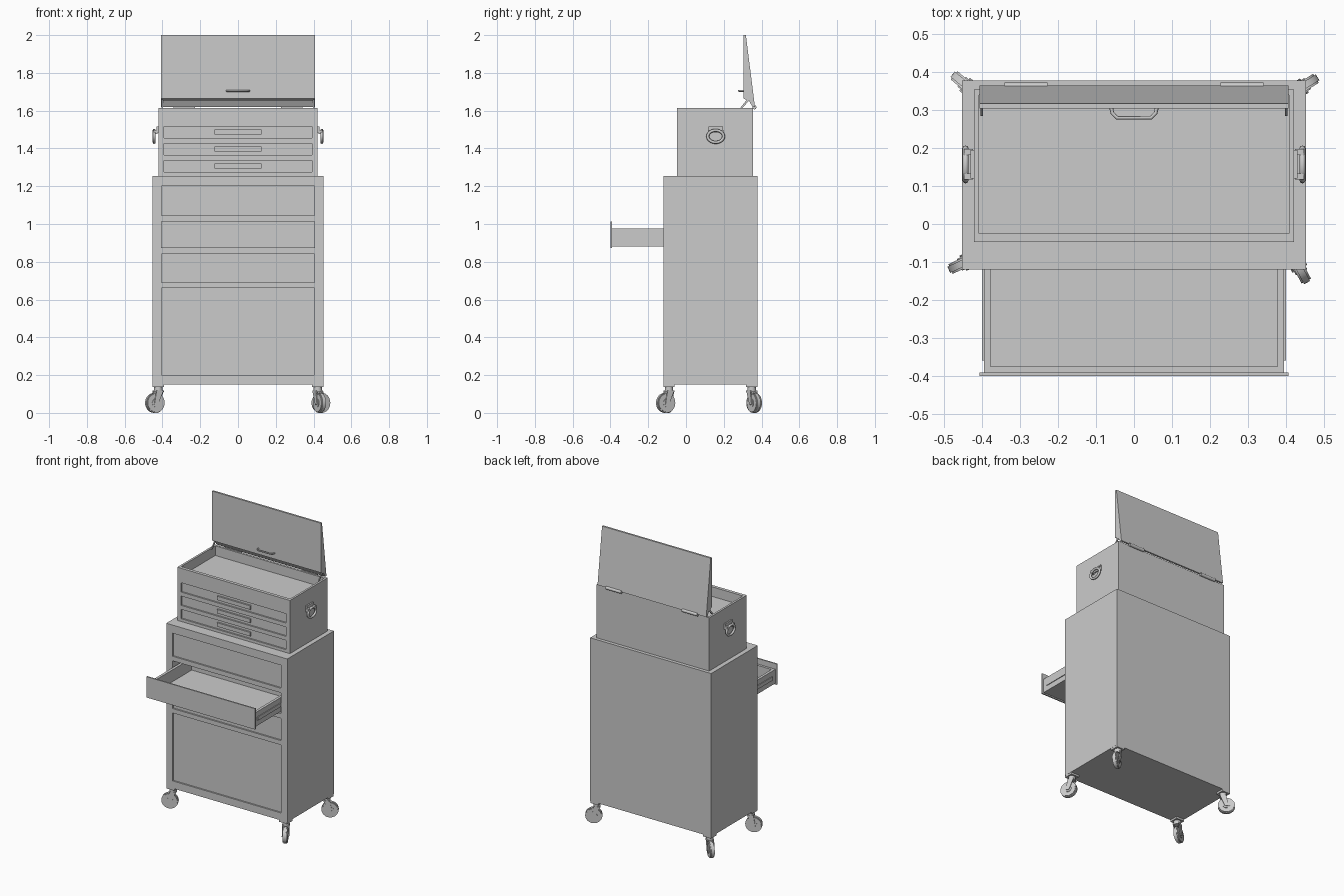
import bpy, bmesh, math
from mathutils import Matrix, Vector

if "Cube" in bpy.data.objects:
    bpy.data.objects.remove(bpy.data.objects["Cube"])


def link(name, bm):
    me = bpy.data.meshes.new(name)
    bmesh.ops.recalc_face_normals(bm, faces=bm.faces[:])
    bm.to_mesh(me)
    bm.free()
    ob = bpy.data.objects.new(name, me)
    bpy.context.collection.objects.link(ob)
    return ob


def add_box(bm, x0, x1, y0, y1, z0, z1):
    m = Matrix.Translation(((x0 + x1) / 2, (y0 + y1) / 2, (z0 + z1) / 2))
    m = m @ Matrix.Diagonal((x1 - x0, y1 - y0, z1 - z0, 1))
    bmesh.ops.create_cube(bm, size=1, matrix=m)


def boxes(name, *dims):
    bm = bmesh.new()
    for d in dims:
        add_box(bm, *d)
    return link(name, bm)


def profile_x(name, pts, x0, x1):
    """Extrude a (y, z) outline along x."""
    bm = bmesh.new()
    f = bm.faces.new([bm.verts.new((x0, y, z)) for y, z in pts])
    r = bmesh.ops.extrude_face_region(bm, geom=[f])
    vs = [v for v in r["geom"] if isinstance(v, bmesh.types.BMVert)]
    bmesh.ops.translate(bm, verts=vs, vec=(x1 - x0, 0, 0))
    return link(name, bm)


def cut(ob, *dims):
    cutter = boxes(ob.name + "_cutter", *dims)
    cutter.hide_render = True
    cutter.hide_viewport = True
    mod = ob.modifiers.new("cut", "BOOLEAN")
    mod.operation = "DIFFERENCE"
    mod.solver = "EXACT"
    mod.object = cutter


def tube(name, pts, r, cyclic=False):
    cu = bpy.data.curves.new(name, "CURVE")
    cu.dimensions = "3D"
    cu.bevel_depth = r
    cu.bevel_resolution = 2
    cu.use_fill_caps = True
    sp = cu.splines.new("POLY")
    sp.points.add(len(pts) - 1)
    for p, c in zip(sp.points, pts):
        p.co = (*c, 1)
    sp.use_cyclic_u = cyclic
    ob = bpy.data.objects.new(name, cu)
    bpy.context.collection.objects.link(ob)
    return ob


def add_cyl(bm, r, depth, m, seg=32):
    bmesh.ops.create_cone(bm, cap_ends=True, segments=seg, radius1=r, radius2=r,
                          depth=depth, matrix=m)


def smooth(ob):
    bpy.ops.object.select_all(action="DESELECT")
    ob.select_set(True)
    bpy.context.view_layer.objects.active = ob
    bpy.ops.object.shade_smooth_by_angle()


# Lower cabinet with recessed fronts and one open drawer bay
cabinet = boxes("lower_cabinet", (-0.453, 0.453, -0.12, 0.378, 0.15, 1.255))
W = 0.406
cut(cabinet,
    (-W, W, -0.2, -0.11, 1.044, 1.20),
    (-W, W, -0.2, 0.33, 0.872, 1.013),
    (-W, W, -0.2, -0.11, 0.69, 0.84),
    (-W, W, -0.2, -0.11, 0.20, 0.66))

# Open drawer
boxes("open_drawer_front", (-0.407, 0.407, -0.40, -0.391, 0.872, 1.013))
tray = boxes("open_drawer_tray", (-0.396, 0.396, -0.391, 0.06, 0.88, 0.975))
cut(tray, (-0.378, 0.378, -0.375, 0.045, 0.895, 1.1))
for s in (-1, 1):
    boxes("drawer_slide", (min(s * 0.395, s * 0.401), max(s * 0.395, s * 0.401),
                           -0.36, 0.06, 0.915, 0.94))

# Top chest with open tray and three shallow drawers
chest = boxes("top_chest", (-0.422, 0.422, -0.047, 0.355, 1.25, 1.615))
rows = (1.274, 1.364, 1.454)
cut(chest, (-0.408, 0.408, -0.025, 0.34, 1.55, 1.7),
    *[(-0.393, 0.393, -0.1, -0.037, z, z + 0.063) for z in rows])
for z in rows:
    boxes("chest_drawer_handle", (-0.125, 0.125, -0.048, -0.035, z + 0.019, z + 0.045))

# Raised lid, wedge shaped in side view, with its stays
profile_x("lid", [(0.304, 2.0), (0.317, 2.0), (0.365, 1.62), (0.352, 1.62),
                  (0.335, 1.65), (0.304, 1.665)], -0.407, 0.407)
for s in (-1, 1):
    profile_x("lid_stay", [(0.285, 1.612), (0.297, 1.612), (0.335, 1.655), (0.325, 1.662)],
              s * 0.398, s * 0.404)

# Lid pull: a flat loop standing off the lid
tube("lid_pull", [(-0.06, 0.306, 1.705), (-0.057, 0.292, 1.705), (-0.045, 0.28, 1.705),
                  (0.045, 0.28, 1.705), (0.057, 0.292, 1.705), (0.06, 0.306, 1.705)], 0.005)

# Hinge barrels
for s in (-1, 1):
    bm = bmesh.new()
    add_cyl(bm, 0.011, 0.114, Matrix.Translation((s * 0.285, 0.362, 1.618))
            @ Matrix.Rotation(math.pi / 2, 4, "Y"), 16)
    smooth(link("lid_hinge", bm))

# Side carry handles
for s in (-1, 1):
    xa, xb = sorted((s * 0.42, s * 0.431))
    boxes("handle_plate", (xa, xb, 0.12, 0.195, 1.485, 1.515))
    for y in (0.125, 0.19):
        xa, xb = sorted((s * 0.425, s * 0.448))
        boxes("handle_lug", (xa, xb, y - 0.008, y + 0.008, 1.477, 1.498))
    ring = []
    for i in range(28):
        a = 2 * math.pi * i / 28
        ring.append((s * 0.444, 0.157 + 0.042 * math.cos(a), 1.464 + 0.032 * math.sin(a)))
    tube("carry_handle", ring, 0.008, True)


# Swivel casters, each turned its own way
def caster(x, y, angle):
    boxes("caster_plate", (x - 0.03, x + 0.03, y - 0.03, y + 0.03, 0.137, 0.151))
    place = Matrix.Translation((x, y, 0)) @ Matrix.Rotation(math.radians(angle), 4, "Z")
    side = Matrix.Rotation(math.pi / 2, 4, "X")
    bm = bmesh.new()
    add_cyl(bm, 0.053, 0.028, Matrix.Translation((0.02, 0, 0.053)) @ side)
    rim = [e for e in bm.edges if len({round(v.co.y, 4) for v in e.verts}) == 1]
    bmesh.ops.bevel(bm, geom=rim, offset=0.005, segments=2, affect="EDGES")
    add_cyl(bm, 0.022, 0.034, Matrix.Translation((0.02, 0, 0.053)) @ side, 24)
    bm.transform(place)
    smooth(link("caster_wheel", bm))
    bm = bmesh.new()
    add_cyl(bm, 0.022, 0.03, Matrix.Translation((0, 0, 0.127)), 20)
    add_box(bm, -0.02, 0.02, -0.022, 0.022, 0.111, 0.118)
    for s in (-1, 1):
        vs = []
        for yy in (s * 0.0175, s * 0.022):
            vs.append([bm.verts.new((px, yy, pz)) for px, pz in
                       ((-0.02, 0.118), (0.02, 0.118), (0.032, 0.045), (0.012, 0.042))])
        bm.faces.new(vs[0])
        bm.faces.new(vs[1])
        for i in range(4):
            j = (i + 1) % 4
            bm.faces.new((vs[0][i], vs[0][j], vs[1][j], vs[1][i]))
    bm.transform(place)
    smooth(link("caster_fork", bm))


caster(-0.422, -0.09, 205)
caster(0.422, -0.09, -62)
caster(-0.422, 0.348, 140)
caster(0.422, 0.348, 32)
